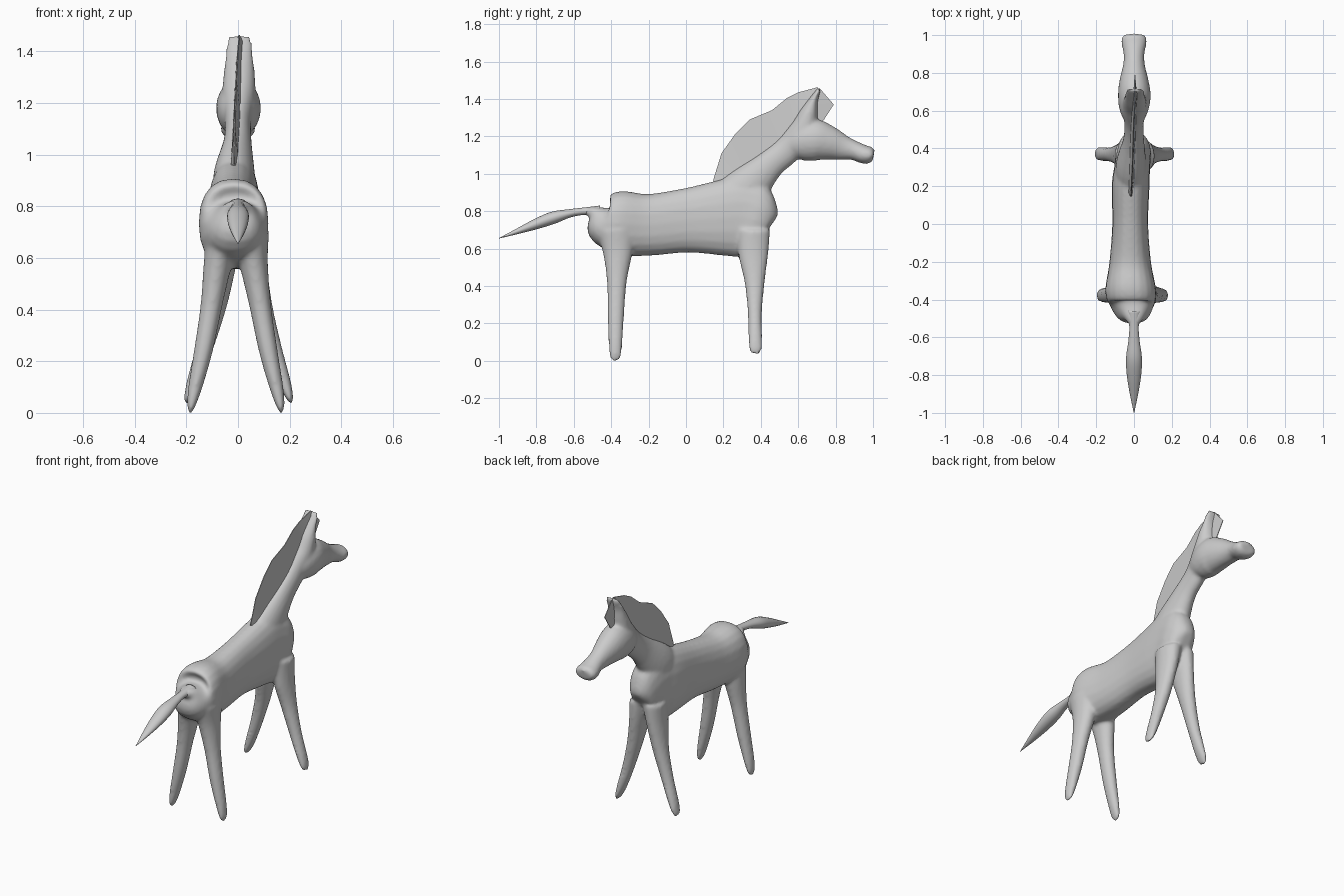
import bpy, bmesh, math
from mathutils import Vector

if "Cube" in bpy.data.objects:
    bpy.data.objects.remove(bpy.data.objects["Cube"])

grey = bpy.data.materials.new("light grey")
grey.diffuse_color = (0.6, 0.6, 0.6, 1)
grey.use_nodes = True
grey.node_tree.nodes["Principled BSDF"].inputs["Base Color"].default_value = grey.diffuse_color
X = Vector((1, 0, 0))


def spline(rows, steps=5):
    """Catmull-Rom interpolation of section rows."""
    rows = [Vector(r) for r in rows]
    out = []
    for i in range(len(rows) - 1):
        a, b, c, d = (rows[max(i - 1, 0)], rows[i], rows[i + 1],
                      rows[min(i + 2, len(rows) - 1)])
        for k in range(steps):
            t = k / steps
            out.append(0.5 * (2 * b + (c - a) * t + (2 * a - 5 * b + 4 * c - d) * t * t
                              + (3 * b - a - 3 * c + d) * t ** 3))
    return out + [rows[-1]]


def loft(bm, rows, sides=20, power=1.0):
    """Rows are x, y, z of the centre, half width in x, half depth across the path."""
    rows = spline(rows)
    rings = []
    for i, r in enumerate(rows):
        tan = rows[min(i + 1, len(rows) - 1)] - rows[max(i - 1, 0)]
        up = Vector((0, -tan[2], tan[1])).normalized()
        ring = []
        for k in range(sides):
            a = math.tau * k / sides
            c, s = (math.copysign(abs(f) ** power, f) for f in (math.cos(a), math.sin(a)))
            p = Vector(r[:3]) + X * c * max(r[3], 0.001) + up * s * max(r[4], 0.001)
            ring.append(bm.verts.new(p))
        rings.append(ring)
    for p, q in zip(rings, rings[1:]):
        for k in range(sides):
            j = (k + 1) % sides
            bm.faces.new((p[k], p[j], q[j], q[k]))
    bm.faces.new(rings[0])
    bm.faces.new(rings[-1])


def finish(bm, name):
    bmesh.ops.recalc_face_normals(bm, faces=bm.faces)
    mesh = bpy.data.meshes.new(name)
    bm.to_mesh(mesh)
    bm.free()
    mesh.materials.append(grey)
    mesh.polygons.foreach_set("use_smooth", [True] * len(mesh.polygons))
    ob = bpy.data.objects.new(name, mesh)
    bpy.context.collection.objects.link(ob)
    return ob


# Body: trunk, neck, head and legs blended into one skin
bm = bmesh.new()
trunk = [(0, -.54, .80, .022, .018), (0, -.495, .79, .055, .04), (-.01, -.44, .74, .11, .12),
         (-.017, -.36, .735, .135, .172), (-.02, -.2, .727, .11, .165), (-.02, 0, .75, .095, .172),
         (-.018, .2, .765, .10, .205), (-.01, .3, .77, .095, .22), (0, .38, .75, .09, .19),
         (0, .435, .73, .07, .12), (0, .452, .72, .03, .05)]
loft(bm, trunk, power=0.85)
neck = [(-.018, .22, .82, .08, .13), (-.015, .32, .92, .08, .12), (-.002, .445, 1.045, .055, .08),
        (0, .54, 1.125, .052, .075), (.003, .62, 1.22, .065, .075), (.005, .655, 1.32, .06, .05),
        (.005, .68, 1.39, .052, .026), (.005, .705, 1.44, .05, .013), (.005, .712, 1.458, .042, .008)]
loft(bm, neck)
head = [(0, .53, 1.13, .04, .04), (0, .60, 1.16, .075, .095), (.002, .68, 1.18, .087, .113),
        (0, .76, 1.165, .077, .094), (0, .84, 1.14, .058, .068), (0, .90, 1.124, .055, .052),
        (0, .95, 1.104, .066, .05), (0, .985, 1.10, .066, .045), (0, 1.003, 1.097, .05, .03)]
loft(bm, head)
for s in (-1, 1):
    o = -.012 if s < 0 else -.005
    rear = [(s * .05, -.37, .70, .07, .11), (s * .065, -.365, .58, .056, .08),
            (s * .09, -.37, .42, .043, .053), (s * .122, -.375, .24, .037, .044),
            (s * .153, -.377, .10, .028, .037), (s * .168, -.378, .03, .017, .032),
            (s * .173, -.378, 0, .006, .018)]
    front = [(s * .045, .36, .70, .06, .09), (s * .06, .36, .57, .05, .08),
             (s * .087, .367, .42, .043, .054), (s * .13, .368, .26, .036, .038),
             (s * .172, .37, .13, .028, .037), (s * .194, .371, .065, .017, .035),
             (s * .203, .371, .036, .006, .02)]
    loft(bm, [(r[0] + o * (r[2] < .65), *r[1:]) for r in rear])
    loft(bm, [(r[0] + .003, *r[1:]) for r in front])
body = finish(bm, "body")
m = body.modifiers.new("blend", 'REMESH')
m.mode, m.voxel_size, m.use_smooth_shade = 'VOXEL', 0.009, True
m = body.modifiers.new("soften", 'SMOOTH')
m.factor, m.iterations = 0.5, 10

# Tail: swelling brush that ends in a point
bm = bmesh.new()
loft(bm, [(0, -.46, .80, .04, .03), (0, -.54, .80, .025, .02), (0, -.62, .789, .03, .022),
          (0, -.71, .765, .042, .033), (0, -.80, .732, .038, .028), (0, -.90, .693, .022, .015),
          (0, -1.0, .655, .001, .001)])
finish(bm, "tail")


def crest(name, root, edge, thick, x0, x1):
    """Thin blade: thick at the root, sharp at the outer edge."""
    bm = bmesh.new()
    loops = []
    n = len(root) - 1
    for i, (r, e) in enumerate(zip(root, edge)):
        x = x0 + (x1 - x0) * i / n
        loops.append([bm.verts.new(p) for p in
                      ((x - thick, *r), (x - .002, *e), (x + .002, *e), (x + thick, *r))])
    for p, q in zip(loops, loops[1:]):
        for k in range(4):
            j = (k + 1) % 4
            bm.faces.new((p[k], p[j], q[j], q[k]))
    bm.faces.new(loops[0])
    bm.faces.new(loops[-1])
    ob = finish(bm, name)
    bpy.context.view_layer.objects.active = ob
    ob.select_set(True)
    bpy.ops.object.shade_smooth_by_angle(angle=math.radians(40))
    ob.select_set(False)


# Mane along the neck and forelock over the brow
crest("mane",
      [(.16, .94), (.25, .98), (.34, 1.03), (.42, 1.09), (.50, 1.15), (.57, 1.22), (.63, 1.30), (.70, 1.44)],
      [(.145, .965), (.19, 1.11), (.265, 1.215), (.34, 1.29), (.46, 1.34), (.54, 1.405), (.60, 1.435), (.705, 1.463)],
      .014, -.016, .005)
crest("forelock", [(.70, 1.45), (.675, 1.37), (.71, 1.27)],
      [(.715, 1.457), (.79, 1.37), (.735, 1.285)], .008, .005, .005)
